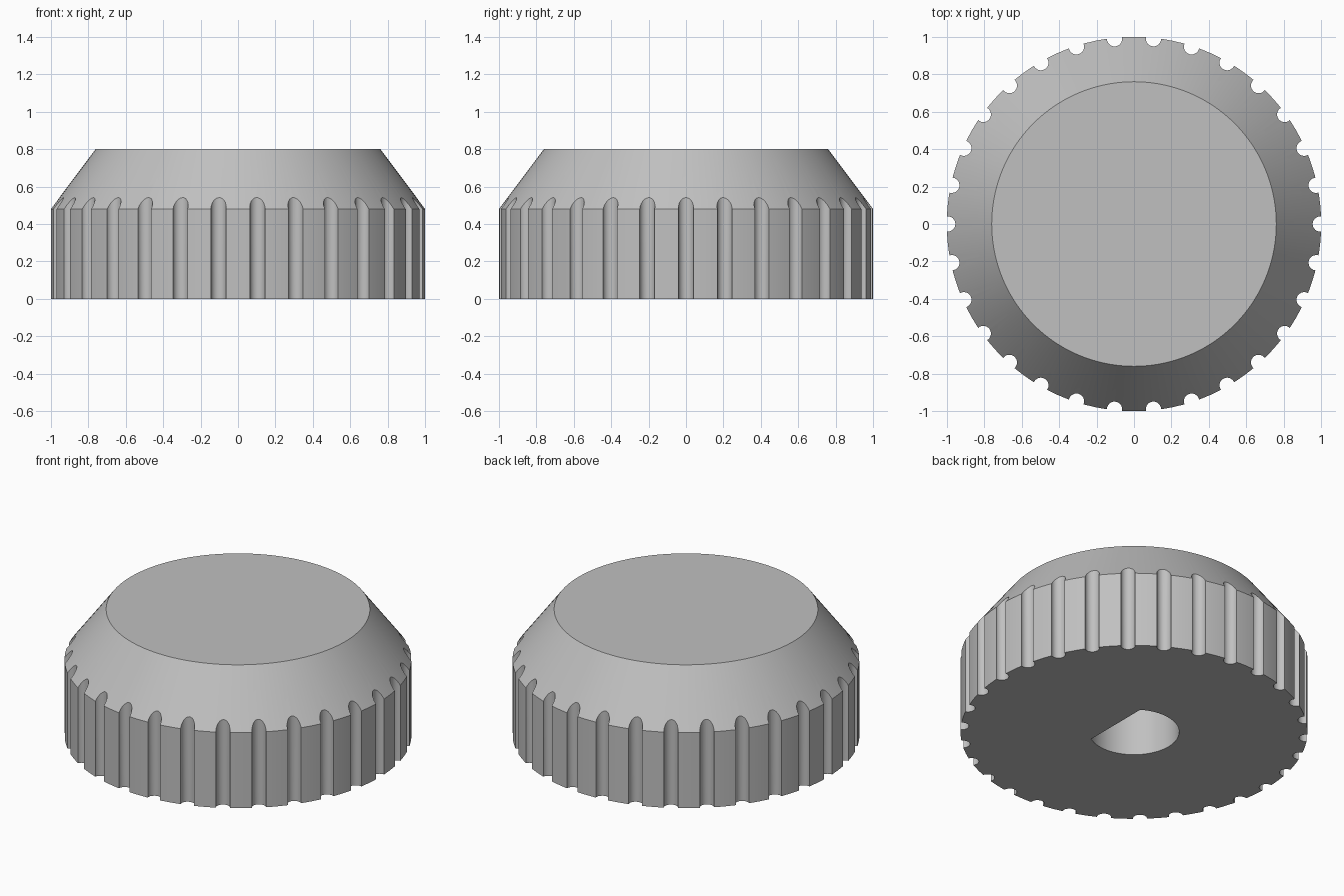
import bpy, bmesh, math

if "Cube" in bpy.data.objects:
    bpy.data.objects.remove(bpy.data.objects["Cube"], do_unlink=True)

FLUTES = 30
SEGMENTS = 120

grey = bpy.data.materials.new("plain_grey")
grey.use_nodes = True
colour = (0.53, 0.53, 0.53, 1)
grey.diffuse_color = colour
grey.node_tree.nodes["Principled BSDF"].inputs["Base Color"].default_value = colour


def make_object(name, bm):
    bmesh.ops.recalc_face_normals(bm, faces=bm.faces)
    mesh = bpy.data.meshes.new(name)
    bm.to_mesh(mesh)
    bm.free()
    mesh.materials.append(grey)
    obj = bpy.data.objects.new(name, mesh)
    bpy.context.collection.objects.link(obj)
    return obj


def add_prism(bm, outline, z0, z1):
    face = bm.faces.new([bm.verts.new((x, y, z0)) for x, y in outline])
    moved = bmesh.ops.extrude_face_region(bm, geom=[face])["geom"]
    verts = [v for v in moved if isinstance(v, bmesh.types.BMVert)]
    bmesh.ops.translate(bm, verts=verts, vec=(0, 0, z1 - z0))


def arc(cx, cy, radius, start, end, count):
    step = (end - start) / count
    return [(cx + radius * math.cos(start + i * step),
             cy + radius * math.sin(start + i * step)) for i in range(count)]


# Knob body: straight skirt with a tapered crown
bm = bmesh.new()
rings = []
for radius, z in [(1, 0), (1, 0.48), (0.76, 0.8)]:
    rings.append([bm.verts.new((x, y, z))
                  for x, y in arc(0, 0, radius, 0, math.tau, SEGMENTS)])
for low, high in zip(rings, rings[1:]):
    for i in range(SEGMENTS):
        j = (i + 1) % SEGMENTS
        bm.faces.new((low[i], low[j], high[j], high[i]))
bm.faces.new(rings[0])
bm.faces.new(rings[-1])
knob = make_object("knob_body", bm)

# Grip flutes around the skirt
bm = bmesh.new()
for i in range(FLUTES):
    a = math.tau * i / FLUTES
    add_prism(bm, arc(0.995 * math.cos(a), 0.995 * math.sin(a), 0.041,
                      a + 0.05, a + 0.05 + math.tau, 24), -0.1, 0.9)
flutes = make_object("flute_cutter", bm)

# D-shaped shaft socket, flat on the +x side
bm = bmesh.new()
half = math.acos(0.138 / 0.26)
add_prism(bm, arc(0, 0, 0.26, half, math.tau - half, 48)
          + [(0.138, -0.26 * math.sin(half))], -0.1, 0.5)
socket = make_object("socket_cutter", bm)

# Cut, then apply so the helpers can go
for cutter in (flutes, socket):
    cutter.hide_render = True
    mod = knob.modifiers.new(cutter.name, "BOOLEAN")
    mod.operation = "DIFFERENCE"
    mod.solver = "EXACT"
    mod.object = cutter
bpy.context.view_layer.objects.active = knob
for obj in bpy.context.selected_objects:
    obj.select_set(False)
knob.select_set(True)
for mod in list(knob.modifiers):
    bpy.ops.object.modifier_apply(modifier=mod.name)
for cutter in (flutes, socket):
    bpy.data.objects.remove(cutter, do_unlink=True)

bpy.ops.object.shade_smooth_by_angle(angle=math.radians(30))
